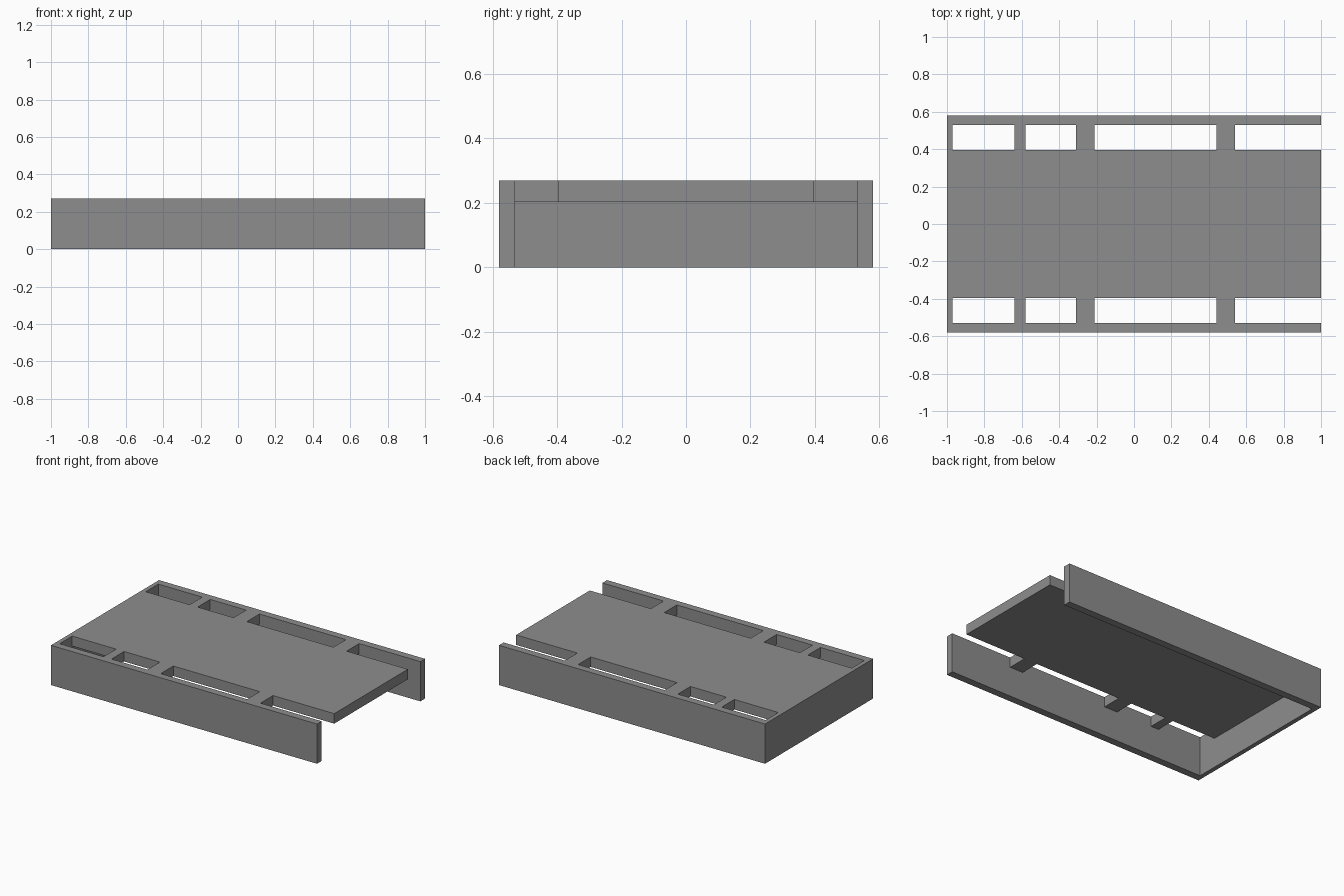
import bpy, bmesh

if "Cube" in bpy.data.objects:
    bpy.data.objects.remove(bpy.data.objects["Cube"])

grey = bpy.data.materials.new("mid_grey")
grey.diffuse_color = (0.27, 0.27, 0.27, 1)
grey.use_nodes = True
grey.node_tree.nodes["Principled BSDF"].inputs["Base Color"].default_value = grey.diffuse_color

# Grid lines of the tray: deck, side walls, end wall and deck bridges
XS = [-1, -0.97, -0.64, -0.58, -0.31, -0.21, 0.44, 0.54, 1]
YS = [-0.58, -0.53, -0.395, 0.395, 0.53, 0.58]
ZS = [0, 0.202, 0.27]
BRIDGES = (2, 4, 6)


def solid(i, j, k):
    """True where the tray has material in a grid cell."""
    if not (0 <= i < len(XS) - 1 and 0 <= j < len(YS) - 1 and 0 <= k < len(ZS) - 1):
        return False
    if i == 0 or j in (0, 4):          # end wall and side walls, full height
        return True
    return k == 1 and (j == 2 or i in BRIDGES)   # deck and its bridges


bm = bmesh.new()
verts = {}


def corner(c):
    if c not in verts:
        verts[c] = bm.verts.new((XS[c[0]], YS[c[1]], ZS[c[2]]))
    return verts[c]


# Skin the solid cells wherever they meet open space
for i in range(len(XS) - 1):
    for j in range(len(YS) - 1):
        for k in range(len(ZS) - 1):
            if not solid(i, j, k):
                continue
            for axis in range(3):
                for side in (0, 1):
                    n = [i, j, k]
                    n[axis] += 2 * side - 1
                    if solid(*n):
                        continue
                    u, v = (axis + 1) % 3, (axis + 2) % 3
                    loop = []
                    for du, dv in ((0, 0), (1, 0), (1, 1), (0, 1)):
                        c = [i, j, k]
                        c[axis] += side
                        c[u] += du
                        c[v] += dv
                        loop.append(corner(tuple(c)))
                    bm.faces.new(loop if side else loop[::-1])

# Merge the flat strips of the outer walls into larger faces
bmesh.ops.dissolve_limit(bm, angle_limit=0.01, verts=bm.verts, edges=bm.edges)

mesh = bpy.data.meshes.new("slotted_tray")
bm.to_mesh(mesh)
bm.free()
mesh.materials.append(grey)
tray = bpy.data.objects.new("slotted_tray", mesh)
bpy.context.collection.objects.link(tray)
